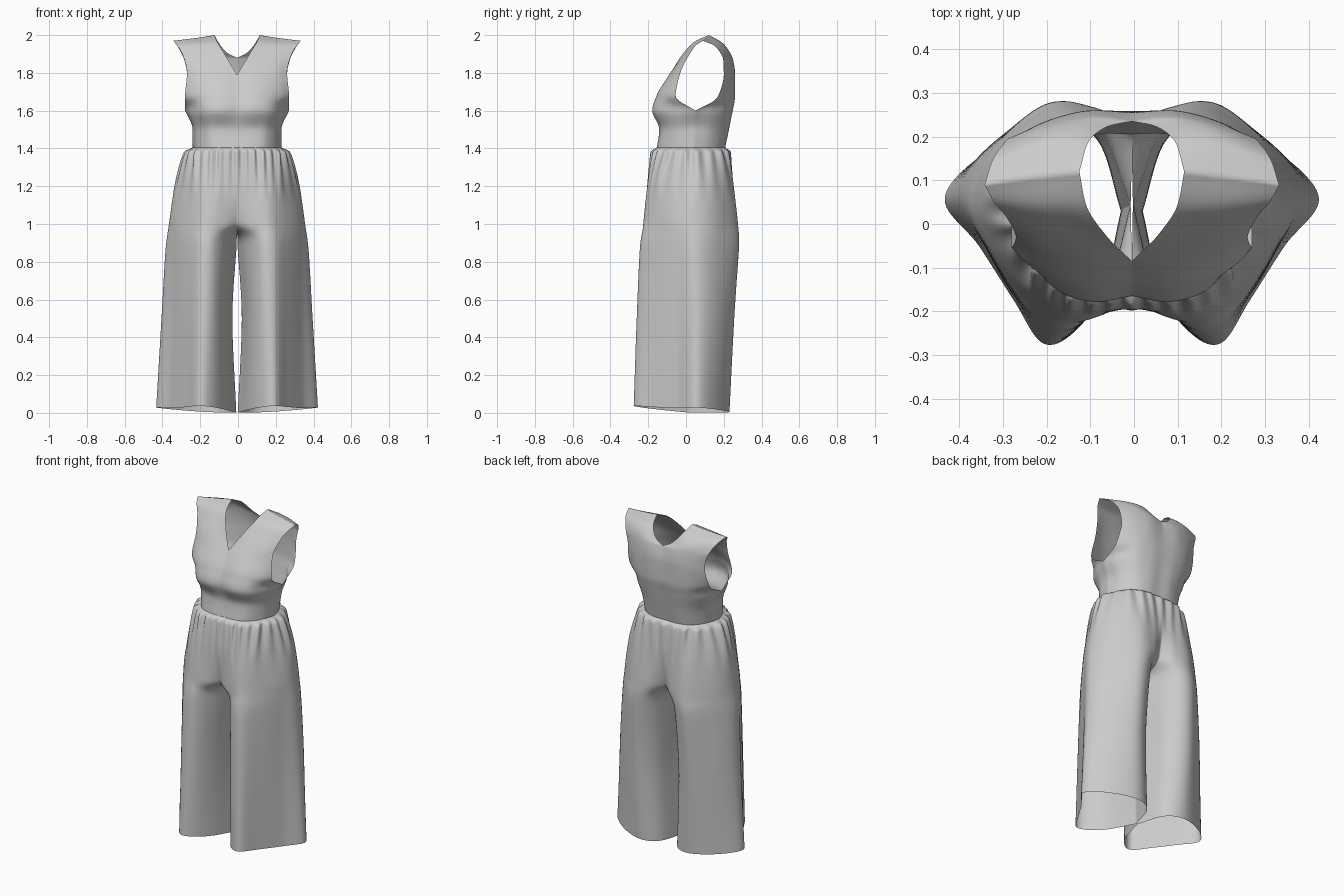
import bpy, bmesh, math
from mathutils import Vector


def tangent(a, b):
    """Overshoot-free slope from the two neighbouring steps."""
    return Vector([2 * p * q / (p + q) if p * q > 0 else 0 for p, q in zip(a, b)])


def along(pts, steps, kink=None):
    """Smooth line through pts, with an optional sharp corner at index kink."""
    d = [b - a for a, b in zip(pts, pts[1:])]
    out = []
    for i, step in enumerate(d):
        t0 = step if i == 0 or i == kink else tangent(d[i - 1], step)
        t1 = step if i == len(d) - 1 or i + 1 == kink else tangent(step, d[i + 1])
        for k in range(steps):
            s = k / steps
            out.append(pts[i] + step * (3 * s * s - 2 * s ** 3)
                       + t0 * (s ** 3 - 2 * s * s + s) + t1 * (s ** 3 - s * s))
    return out + [pts[-1]]


def across(pts, steps):
    """Catmull-Rom curve through pts."""
    p = [2 * pts[0] - pts[1]] + pts + [2 * pts[-1] - pts[-2]]
    out = []
    for i in range(1, len(p) - 2):
        a, b, c, d = p[i - 1:i + 3]
        for k in range(steps):
            s = k / steps
            out.append(0.5 * (2 * b + (c - a) * s + (2 * a - 5 * b + 4 * c - d) * s * s
                              + (3 * b - a - 3 * c + d) * s ** 3))
    return out + [pts[-1]]


def loft(rows, v_steps, u_steps, kinks=None):
    """Dense grid of points through a coarse control net."""
    kinks = kinks or {}
    cols = [along(list(c), v_steps, kinks.get(i)) for i, c in enumerate(zip(*rows))]
    return [across(list(r), u_steps) for r in zip(*cols)]


def cloth(name, grids):
    """Half garment from grids, welded and mirrored."""
    bm = bmesh.new()
    for g in grids:
        v = [[bm.verts.new(p) for p in row] for row in g]
        for r0, r1 in zip(v, v[1:]):
            for i in range(len(r0) - 1):
                bm.faces.new((r0[i], r0[i + 1], r1[i + 1], r1[i]))
    bmesh.ops.remove_doubles(bm, verts=bm.verts, dist=0.0004)
    bmesh.ops.recalc_face_normals(bm, faces=bm.faces)
    for f in bm.faces:
        f.smooth = True
    me = bpy.data.meshes.new(name)
    bm.to_mesh(me)
    bm.free()
    ob = bpy.data.objects.new(name, me)
    bpy.context.collection.objects.link(ob)
    m = ob.modifiers.new("Mirror", 'MIRROR')
    m.merge_threshold = 0.0005
    ob.location.x = -0.005
    return ob


def panel(rows):
    """Rows of (z at centre, z at side, xy points) to control points."""
    return [[Vector((x, y, z0 + (z1 - z0) * i / (len(xy) - 1))) for i, (x, y) in enumerate(xy)]
            for z0, z1, xy in rows]


# Bodice front: centre / V-neck edge out to side seam / armhole edge
front = panel([
    (1.40, 1.40, [(0, -.155), (.08, -.153), (.15, -.13), (.21, -.055), (.235, .04)]),
    (1.50, 1.50, [(0, -.14), (.08, -.14), (.155, -.12), (.215, -.05), (.235, .045)]),
    (1.60, 1.60, [(0, -.165), (.09, -.178), (.18, -.145), (.245, -.05), (.275, .05)]),
    (1.68, 1.68, [(0, -.145), (.09, -.155), (.17, -.135), (.235, -.095), (.275, -.055)]),
    (1.79, 1.80, [(0, -.085), (.07, -.088), (.14, -.08), (.21, -.06), (.265, -.03)]),
    (1.89, 1.90, [(.06, -.025), (.12, -.015), (.175, -.008), (.23, .003), (.29, .02)]),
    (1.965, 1.945, [(.105, .045), (.155, .045), (.205, .045), (.26, .048), (.317, .052)]),
    (2.00, 1.97, [(.12, .12), (.165, .115), (.215, .108), (.275, .10), (.337, .09)]),
])
# Bodice back: centre / neck edge out to side seam / armhole edge
back = panel([
    (1.40, 1.40, [(0, .205), (.08, .205), (.15, .18), (.205, .12), (.235, .04)]),
    (1.50, 1.50, [(0, .225), (.08, .225), (.16, .195), (.215, .13), (.235, .045)]),
    (1.60, 1.60, [(0, .245), (.09, .245), (.18, .215), (.245, .14), (.275, .05)]),
    (1.68, 1.67, [(0, .258), (.09, .258), (.17, .24), (.23, .205), (.275, .165)]),
    (1.79, 1.79, [(0, .255), (.09, .26), (.15, .25), (.21, .23), (.265, .20)]),
    (1.88, 1.87, [(0, .235), (.08, .247), (.145, .242), (.21, .225), (.28, .197)]),
    (1.905, 1.905, [(.05, .225), (.11, .234), (.165, .23), (.225, .212), (.295, .182)]),
    (1.96, 1.945, [(.098, .19), (.145, .195), (.195, .19), (.25, .175), (.318, .148)]),
    (2.00, 1.97, [(.12, .12), (.165, .115), (.215, .108), (.275, .10), (.337, .09)]),
])
f_grid = loft(front[:3], 8, 8) [:-1] + loft(front, 8, 8, {0: 4, 4: 2})[16:]
b_grid = loft(back[:3], 8, 8)[:-1] + loft(back, 8, 8, {0: 5, 4: 2})[16:]
f_grid = loft(front, 8, 8, {0: 4, 4: 2})
b_grid = loft(back, 8, 8, {0: 5, 4: 2})
cloth("bodice", [f_grid, b_grid])

# Trouser sections: front seam, round the outside, to the back seam
waist = [(0, -.155), (.05, -.156), (.10, -.15), (.15, -.13), (.195, -.08), (.225, -.02),
         (.235, .04), (.205, .12), (.15, .18), (.08, .205), (0, .205)]
hip = [(0, -.195), (.06, -.20), (.12, -.205), (.18, -.19), (.24, -.14), (.30, -.04),
       (.33, .05), (.29, .15), (.18, .24), (.08, .25), (0, .24)]
seat = [(0, -.17), (.06, -.205), (.13, -.225), (.19, -.215), (.26, -.15), (.33, -.05),
        (.36, .05), (.315, .16), (.19, .265), (.08, .265), (0, .21)]
crotch = [(.003, .045), (.05, -.13), (.12, -.23), (.195, -.235), (.265, -.16), (.335, -.05),
          (.377, .055), (.32, .17), (.19, .277), (.08, .235), (.003, .045)]
knee = [(.025, .03), (.065, -.14), (.125, -.24), (.20, -.255), (.27, -.165), (.34, -.05),
        (.40, .06), (.33, .175), (.19, .255), (.08, .195), (.025, .03)]
hem = [(.004, .02), (.065, -.15), (.135, -.25), (.205, -.272), (.27, -.175), (.35, -.05),
       (.428, .06), (.325, .17), (.17, .23), (.06, .18), (.004, .02)]
gather = [(x * 1.14, .025 + (y - .025) * 1.12) for x, y in waist]
rows = [[Vector((x, y, z)) for x, y in s] for z, s in
        [(1.405, waist), (1.385, gather), (1.2, hip), (1.0, seat), (.88, crotch), (.5, knee)]]
rows.append([Vector((x, y, .001 + .15 * x * x + max(0, -y) * .11)) for x, y in hem])
legs = loft(rows, 10, 14)

# Gathered folds that fade out below the waist seam
for row in legs:
    for i, p in enumerate(row):
        u = i / (len(row) - 1)
        fade = max(0, min(1, (p.z - 1.1) / .28)) ** 1.5 * min(1, (1.405 - p.z) / .02)
        s = 1 + fade * (.03 * math.cos(2 * math.pi * 13 * u) + .015 * math.cos(2 * math.pi * 8 * u))
        p.x *= s
        p.y = .03 + (p.y - .03) * s
cloth("trousers", [legs])
